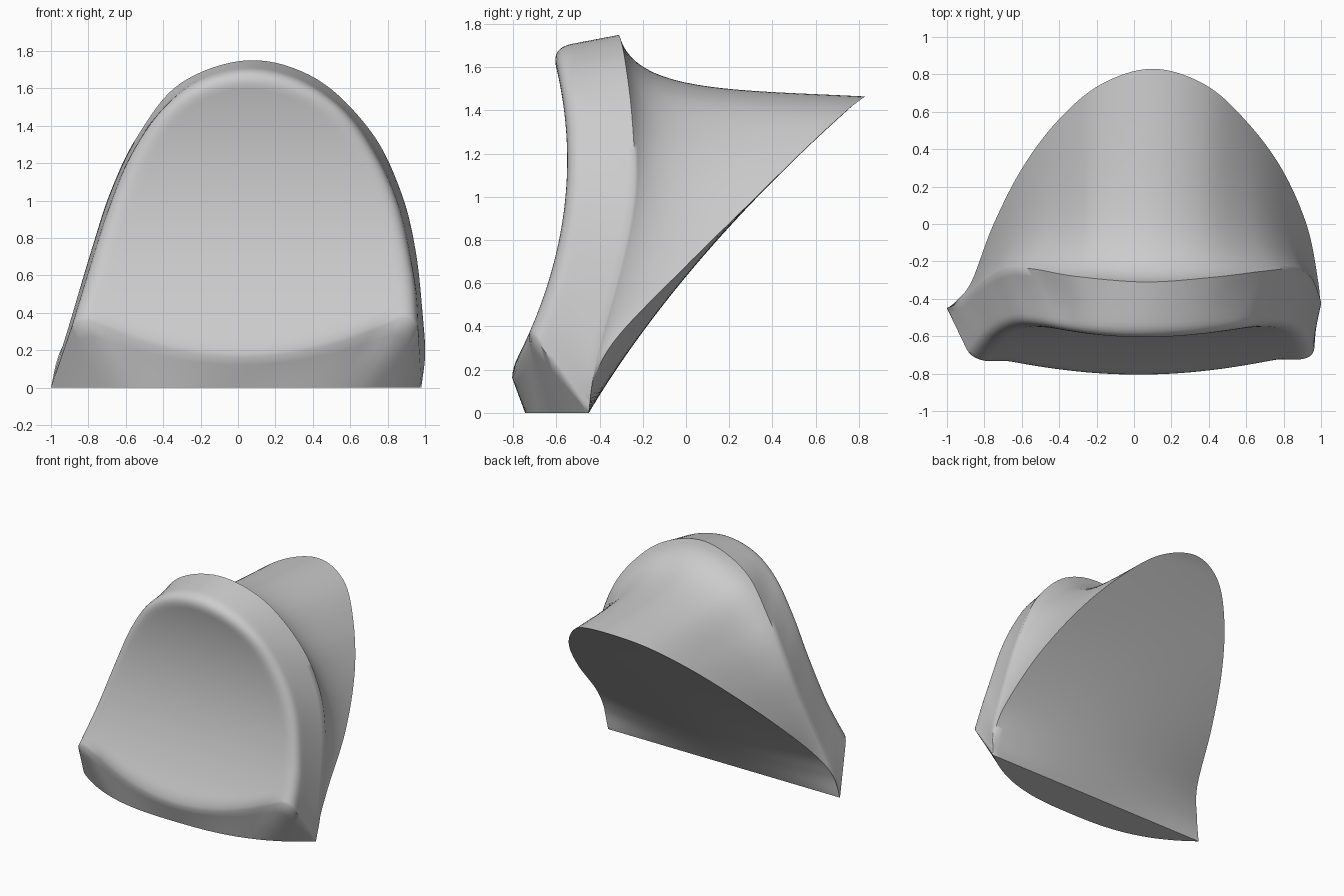
import bpy, bmesh
from math import sin, pi
from mathutils import Vector

if "Cube" in bpy.data.objects:
    bpy.data.objects.remove(bpy.data.objects["Cube"], do_unlink=True)

PER = 8        # stations between neighbouring control points
COLS = 32      # columns across the front and back faces
FILLET = 0.1   # rounding of the front rim


def spline(pts):
    """Smooth curve through the control points."""
    pts = [Vector(p) for p in pts]
    pts = [2 * pts[0] - pts[1]] + pts + [2 * pts[-1] - pts[-2]]
    out = []
    for a, b, c, d in zip(pts, pts[1:], pts[2:], pts[3:]):
        for i in range(PER):
            t = i / PER
            out.append(b + (c - a) * t / 2 + (a * 2 - b * 5 + c * 4 - d) * t**2 / 2
                       + (b * 3 - a - c * 3 + d) * t**3 / 2)
    return out + [pts[-2]]


def lengths(pts):
    """Fraction of the total length reached at each point."""
    run = [0.0]
    for a, b in zip(pts, pts[1:]):
        run.append(run[-1] + (b - a).length)
    return [r / run[-1] for r in run]


def at_fraction(pts, fracs, f):
    for i in range(len(pts) - 1):
        if f <= fracs[i + 1]:
            return pts[i].lerp(pts[i + 1], (f - fracs[i]) / (fracs[i + 1] - fracs[i]))
    return pts[-1].copy()


def inward(curve, i):
    """Unit vector towards the inside of an arch, in the xz plane."""
    t = curve[min(i + 1, len(curve) - 1)] - curve[max(i - 1, 0)]
    return Vector((t.z, 0, -t.x)).normalized()


def front_y(z):
    return -0.55 - 0.275 * (z - 1.17) ** 2


def back_y(z):
    return -0.45 + 0.597 * z + 0.184 * z * z


# Arches, each from the right foot over the top to the left foot
back_rim = spline([
    (-1, -.45, 0), (-.96, -.42, .17), (-.87, -.31, .36), (-.755, -.01, .67),
    (-.6, .295, .97), (-.41, .55, 1.22), (-.18, .745, 1.4), (.1, .83, 1.465),
    (.38, .745, 1.4), (.6, .55, 1.22), (.79, .295, .97), (.925, -.01, .67),
    (.985, -.31, .36), (.992, -.42, .17), (.98, -.45, 0)])
ridge = spline([
    (-1, -.45, 0), (-.953, -.43, .17), (-.895, -.385, .36), (-.785, -.29, .73),
    (-.68, -.24, 1.05), (-.54, -.24, 1.34), (-.31, -.28, 1.625), (.06, -.31, 1.75),
    (.42, -.285, 1.65), (.71, -.25, 1.37), (.87, -.24, 1.05), (.95, -.29, .73),
    (.99, -.385, .36), (1, -.43, .17), (.98, -.45, 0)])
front_rim = spline([(x, front_y(z), z) for x, z in (
    (-.87, .38), (-.82, .54), (-.77, .7), (-.665, 1.02), (-.545, 1.29), (-.375, 1.52),
    (-.18, 1.645), (.05, 1.69), (.3, 1.645), (.53, 1.51), (.71, 1.28), (.84, 1.02),
    (.92, .7), (.945, .54), (.96, .38))])

last = len(ridge) - 1
half = last // 2
BODY, BAND, ROUND = 20, 6, 8

# One section per station: flared body, side band, rounded front rim
sections = []
for i, (r, g, k) in enumerate(zip(back_rim, ridge, front_rim)):
    w = sin(pi * i / last) ** 4
    side = (g - k).normalized()
    inner_dir = inward(ridge, i)
    c1 = g + side * (.3 * (1 - w) * (r - g).length) + ((r - g) * .06 + inner_dir * .25) * w
    c2 = g.lerp(r, .6 - .15 * w) + inner_dir * .125 * w
    body = []
    for j in range(BODY):
        t = 1 - j / BODY
        u = 1 - t
        body.append(g * u**3 + c1 * (3 * u * u * t) + c2 * (3 * u * t * t) + r * t**3)
    outer = k + side * FILLET
    inner = k + inward(front_rim, i) * FILLET * .9
    inner.y = front_y(inner.z)
    band = [g.lerp(outer, j / BAND) for j in range(BAND)]
    rounding = []
    for j in range(ROUND + 1):
        t = j / ROUND
        rounding.append(outer * (1 - t) ** 2 + k * (2 * t * (1 - t)) + inner * t * t)
    sections.append(body + band + rounding)


def span(level, column, shape):
    """Row of points between the two sides of an arch, displaced by shape."""
    a, b = sections[level][column], sections[last - level][column]
    row = []
    for j in range(COLS + 1):
        p = a.lerp(b, j / COLS)
        if 0 < j < COLS:
            s = 2 * j / COLS - 1
            shape(p, 1 - s * s, level)
        row.append(p)
    return row


def dish_front(p, swell, level):
    p.z -= .2 * swell * (1 - level / half)
    # Soft lower edge
    soften = max(0, 1 - level / 4) ** 2 * min(1, 4 * swell)
    p.y = front_y(p.z) + .024 * soften


def bulge_back(p, swell, level):
    p.y += swell * max(0, back_y(p.z) - p.y)


front_face = [span(i, -1, dish_front) for i in range(half + 1)]
back_face = [span(i, 0, bulge_back) for i in range(half + 1)]

# Sloping lower front, between the front edge and the curved foot
upper = sections[0][BODY:] + front_face[0][1:-1] + sections[-1][BODY:][::-1]
foot = []
for j in range(81):
    s = j / 40 - 1
    foot.append(Vector((-.01 + .99 * s, -.745 + .295 * abs(s) ** 2.7, 0)))
foot_fracs = lengths(foot)
lower = [at_fraction(foot, foot_fracs, f) for f in lengths(upper)]
lower[0], lower[-1] = upper[0].copy(), upper[-1].copy()
STEPS = 4
chamfer = [[a.lerp(b, s / STEPS) for a, b in zip(upper, lower)] for s in range(STEPS + 1)]

bm = bmesh.new()


def add_grid(rows):
    verts = [[bm.verts.new(p) for p in row] for row in rows]
    for a, b in zip(verts, verts[1:]):
        for j in range(len(a) - 1):
            bm.faces.new((a[j], a[j + 1], b[j + 1], b[j]))


for rows in (sections, front_face, back_face, chamfer):
    add_grid(rows)

# Flat underside
bm.faces.new([bm.verts.new(p) for p in lower + back_face[0][1:-1][::-1]])

bmesh.ops.remove_doubles(bm, verts=bm.verts, dist=.0003)
bmesh.ops.recalc_face_normals(bm, faces=bm.faces)

mesh = bpy.data.meshes.new("flared_block")
bm.to_mesh(mesh)
bm.free()
block = bpy.data.objects.new("flared_block", mesh)
bpy.context.collection.objects.link(block)

bpy.ops.object.select_all(action='DESELECT')
block.select_set(True)
bpy.context.view_layer.objects.active = block
bpy.ops.object.shade_smooth_by_angle(angle=1.05)
for face in mesh.polygons:
    if face.normal.z < -.999:
        face.use_smooth = False
